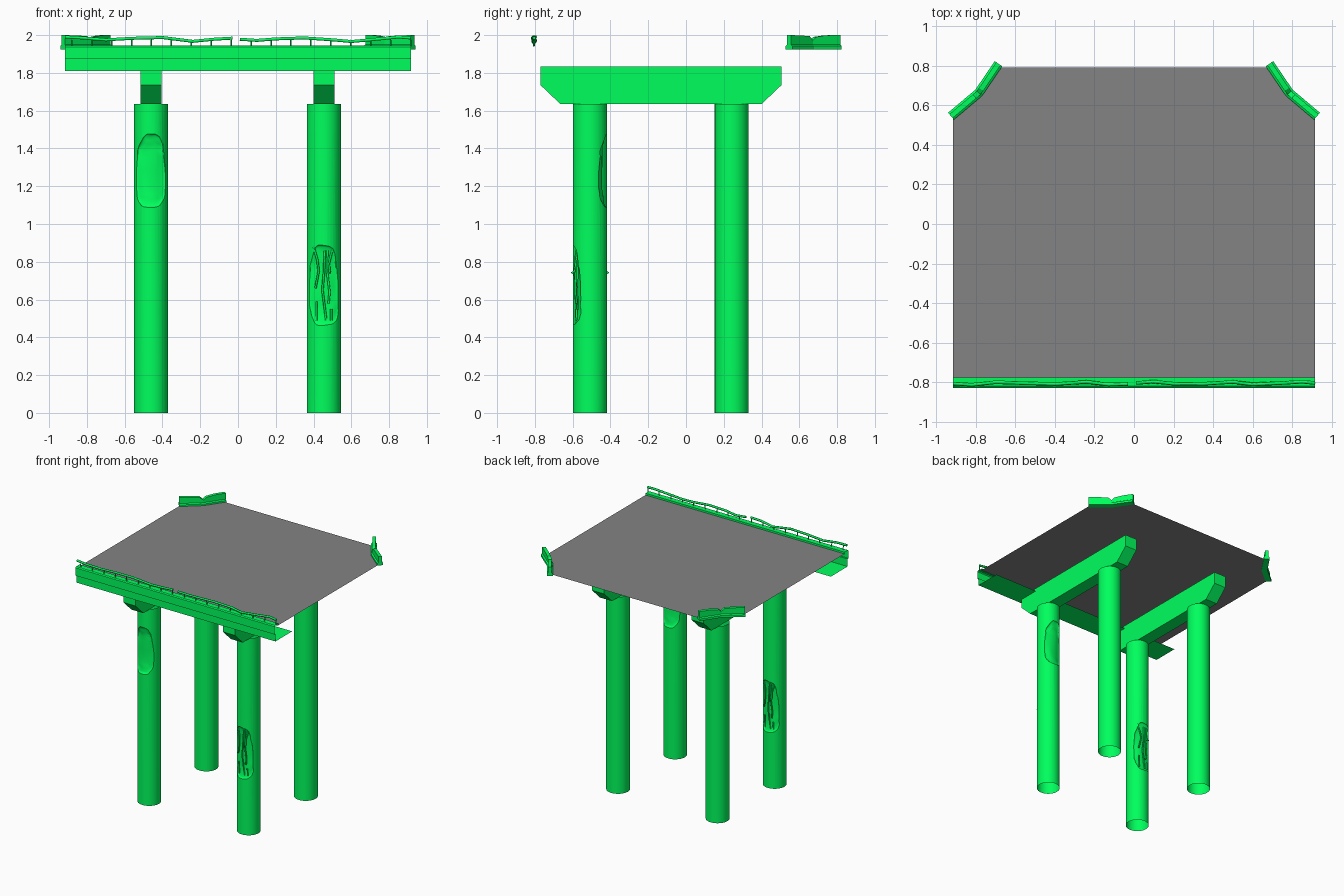
import bpy, bmesh, math
from mathutils import Vector, Matrix, noise

if "Cube" in bpy.data.objects:
    bpy.data.objects.remove(bpy.data.objects["Cube"])

green = bpy.data.materials.new("green")
green.diffuse_color = (0.0, 1.0, 0.11, 1)
green.use_nodes = True
green.node_tree.nodes["Principled BSDF"].inputs["Base Color"].default_value = green.diffuse_color
grey = bpy.data.materials.new("dark_grey")
grey.diffuse_color = (0.23, 0.23, 0.23, 1)
grey.use_nodes = True
grey.node_tree.nodes["Principled BSDF"].inputs["Base Color"].default_value = grey.diffuse_color


def add(name, bm, mat=green):
    bmesh.ops.recalc_face_normals(bm, faces=bm.faces)
    me = bpy.data.meshes.new(name)
    bm.to_mesh(me)
    bm.free()
    me.materials.append(mat)
    ob = bpy.data.objects.new(name, me)
    bpy.context.collection.objects.link(ob)
    return ob


def loft(name, rings, closed=True):
    """Skin matching rings of points; closed rings also get end caps."""
    bm = bmesh.new()
    rows = [[bm.verts.new(p) for p in r] for r in rings]
    n = len(rows[0])
    for a, b in zip(rows, rows[1:]):
        for i in range(n if closed else n - 1):
            j = (i + 1) % n
            bm.faces.new((a[i], a[j], b[j], b[i]))
    if closed:
        bm.faces.new(rows[0])
        bm.faces.new(rows[-1])
    return add(name, bm)


def rods(name, paths, radius, mat=green):
    """Several round bars along polylines, in one curve object."""
    cu = bpy.data.curves.new(name, 'CURVE')
    cu.dimensions = '3D'
    cu.bevel_depth = radius
    cu.bevel_resolution = 1
    cu.use_fill_caps = True
    for path in paths:
        sp = cu.splines.new('POLY')
        sp.points.add(len(path) - 1)
        for p, co in zip(sp.points, path):
            p.co = (*co, 1)
    cu.materials.append(mat)
    ob = bpy.data.objects.new(name, cu)
    bpy.context.collection.objects.link(ob)
    return ob


def finish_pillar(ob):
    """Open both ends and shade the shaft smooth."""
    bm = bmesh.new()
    bm.from_mesh(ob.data)
    ends = [f for f in bm.faces if all(v.co.z < 1e-3 for v in f.verts)
            or all(v.co.z > 1.634 for v in f.verts)]
    bmesh.ops.delete(bm, geom=ends, context='FACES')
    bm.to_mesh(ob.data)
    bm.free()
    bpy.ops.object.select_all(action='DESELECT')
    bpy.context.view_layer.objects.active = ob
    ob.select_set(True)
    bpy.ops.object.shade_smooth_by_angle(angle=math.radians(35))


def pillar(name, x, y):
    bm = bmesh.new()
    bmesh.ops.create_cone(bm, cap_ends=True, segments=32, radius1=0.09, radius2=0.09,
                          depth=1.635, matrix=Matrix.Translation((0, 0, 0.8175)))
    ob = add(name, bm)
    ob.location = (x, y, 0)
    return ob


def chip_cutter(name, side, z0, z1, taper):
    """Lumpy, boxy blob, bent round the shaft, that bites out a shallow patch."""
    bm = bmesh.new()
    bmesh.ops.create_icosphere(bm, subdivisions=4, radius=1)
    h, mid = (z1 - z0) / 2, (z0 + z1) / 2
    for v in bm.verts:
        p = Vector([math.copysign(abs(c) ** 0.5, c) for c in v.co])
        q = Vector((p.x * 1.2, p.y, p.z * 3.2 + z0 * 9))
        k = 1 + 0.12 * noise.noise(q) + 0.06 * noise.noise(q * 2.5)
        x = p.x * k * 0.082 * (1 - taper * max(0, p.z) ** 2)
        y = 0.108 + side * p.y * 0.042 * k - 5 * x * x
        v.co = (x, side * y, mid + p.z * h * (1 + 0.25 * (k - 1)))
    ob = add(name, bm)
    ob.hide_render = True
    return ob


# Back pillars
for side, x in (("left", -0.46), ("right", 0.455)):
    finish_pillar(pillar(f"back_{side}_pillar", x, 0.242))

# Front pillars with spalled patches; the left one is the right one turned round
right = pillar("front_right_pillar", 0, 0)
cutters = [chip_cutter("rebar_patch_cutter", -1, 0.46, 0.89, 0.25),
           chip_cutter("plain_patch_cutter", 1, 1.085, 1.48, 0.4)]
for c in cutters:
    m = right.modifiers.new("chip", 'BOOLEAN')
    m.operation = 'DIFFERENCE'
    m.solver = 'EXACT'
    m.object = c
bpy.context.view_layer.update()
deps = bpy.context.evaluated_depsgraph_get()
right.data = bpy.data.meshes.new_from_object(right.evaluated_get(deps))
right.modifiers.clear()
for c in cutters:
    bpy.data.objects.remove(c)
finish_pillar(right)
right.location = (0.455, -0.508, 0)
left = bpy.data.objects.new("front_left_pillar", right.data)
bpy.context.collection.objects.link(left)
left.location = (-0.46, -0.508, 0)
left.rotation_euler.z = math.pi

# Bent and broken reinforcing bars in the lower patches
bars = [[(-.055, -.066, .88), (-.035, -.074, .81), (-.028, -.084, .75), (-.045, -.072, .66)],
        [(-.04, -.07, .49), (-.04, -.072, .59)],
        [(.005, -.074, .86), (0, -.078, .74), (-.008, -.076, .65), (.012, -.074, .49)],
        [(.045, -.064, .87), (.026, -.076, .79), (.03, -.082, .75), (.032, -.098, .74)],
        [(.038, -.07, .49), (.038, -.072, .55)],
        [(.018, -.074, .86), (.016, -.078, .75), (.03, -.076, .64), (.024, -.072, .58)]]
for side, x, turn in (("right", 0.455, 0), ("left", -0.46, math.pi)):
    ob = rods(f"{side}_pillar_rebar", bars, 0.006)
    ob.location = (x, -0.508, 0)
    ob.rotation_euler.z = turn

# Cap beams with chamfered lower ends
cap = [(-.77, 1.835), (-.77, 1.735), (-.665, 1.635), (.4, 1.635), (.505, 1.735), (.505, 1.835)]
for side, x in (("left", -0.46), ("right", 0.455)):
    loft(f"{side}_cap_beam", [[(x + d, y, z) for y, z in cap] for d in (-.055, .055)])

# Thin deck with the two back corners cut away
bm = bmesh.new()
outline = [(.915, -.78), (.915, .545), (.785, .66), (.68, .79)]
outline += [(-x, y) for x, y in reversed(outline)]
bm.faces.new([bm.verts.new((x, y, 1.93)) for x, y in outline])
add("deck", bm, grey)

# Front edge girder: open folded sheet with a flange underneath
edge = [(-.595, 1.81), (-.815, 1.81), (-.815, 1.873), (-.828, 1.873),
        (-.828, 1.938), (-.82, 1.945), (-.775, 1.945), (-.775, 1.925)]
loft("front_edge_girder", [[(x, y, z) for y, z in edge] for x in (-.915, .915)], closed=False)

# Buckled handrail in two lengths, with thin posts
rail = [[(-.915, 1.99), (-.82, 1.985), (-.7, 1.975), (-.56, 1.983), (-.4, 1.987),
         (-.24, 1.967), (-.13, 1.978), (-.03, 1.984)],
        [(.01, 1.978), (.1, 1.972), (.2, 1.98), (.35, 1.985), (.5, 1.975),
         (.6, 1.966), (.75, 1.98), (.85, 1.99), (.915, 1.985)]]
rods("handrail", [[(x, -.805 + .008 * math.sin(x * 17), z) for x, z in r] for r in rail], 0.009)
posts = [-.88 + .1055 * i for i in range(18)]
rods("handrail_posts", [[(x, -.805, 1.94), (x, -.805 + .008 * math.sin(x * 17), 1.975)]
                        for x in posts], 0.004)

# Broken parapets following the cut corners, cracked at the bend
section = [(-.023, 1.925), (-.023, 1.943), (-.013, 1.95), (-.013, 0),
           (.013, 0), (.013, 1.95), (.023, 1.943), (.023, 1.925)]
tops = [(0, 2.0), (.5, 1.998), (.85, 1.994), (1, 1.972), (1.12, 1.99), (1.5, 1.999), (2, 2.0)]
for side, s in (("left", -1), ("right", 1)):
    pts = [Vector((s * x, y)) for x, y in ((.925, .545), (.785, .663), (.685, .81))]
    dirs = [(pts[1] - pts[0]).normalized(), (pts[2] - pts[1]).normalized()]
    rings = []
    for t, top in tops:
        k = min(int(t), 1)
        p = pts[k].lerp(pts[k + 1], t - k)
        d = dirs[k] if t != 1 else (dirs[0] + dirs[1]).normalized()
        nrm = Vector((-d.y, d.x))
        rings.append([(*(p + nrm * w), z or top) for w, z in section])
    loft(f"{side}_corner_parapet", rings)
